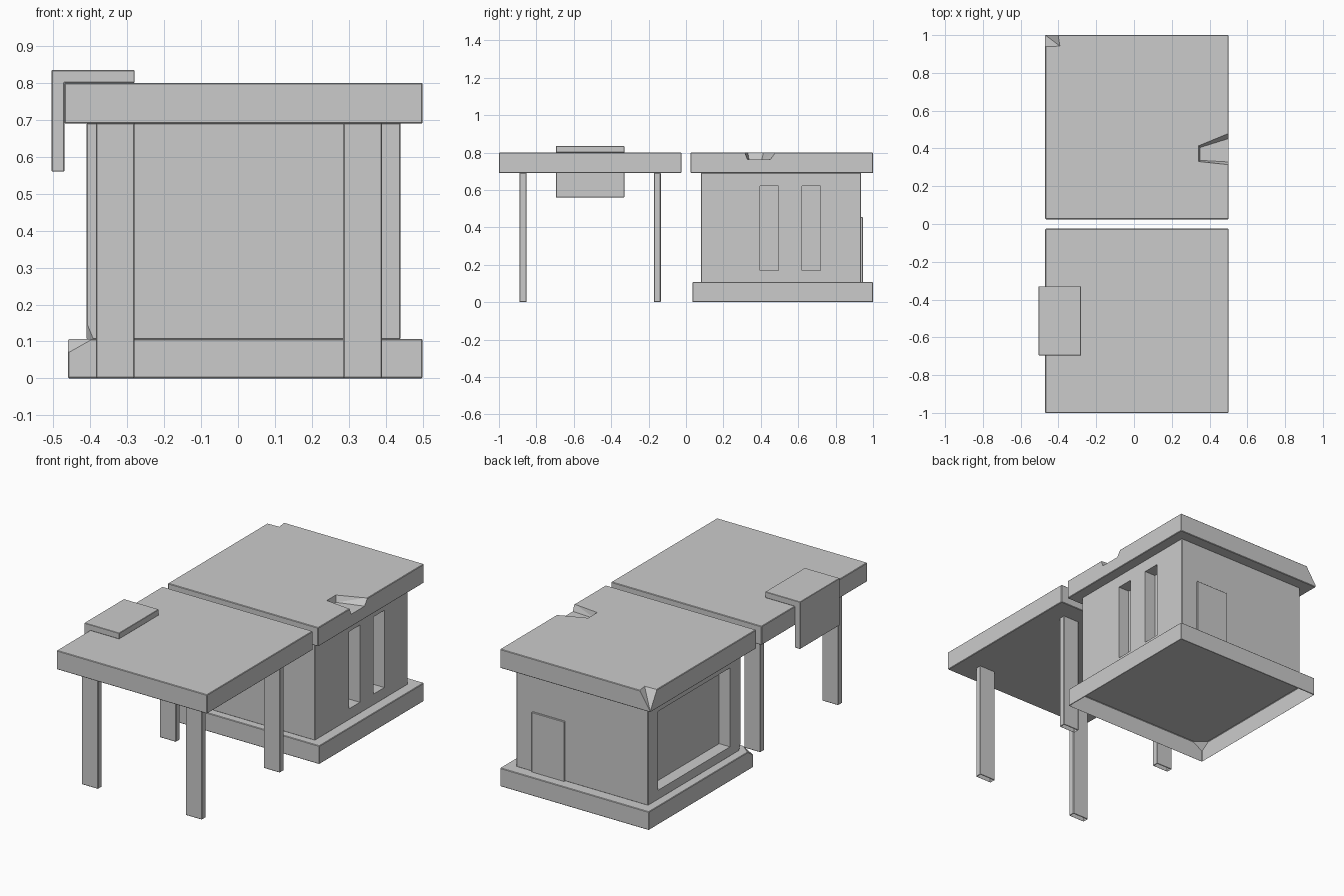
import bpy, bmesh
from mathutils import Vector

if "Cube" in bpy.data.objects:
    bpy.data.objects.remove(bpy.data.objects["Cube"])


def finish(bm, name, bevel=0.0):
    bmesh.ops.recalc_face_normals(bm, faces=bm.faces)
    if bevel:
        bmesh.ops.bevel(bm, geom=bm.edges[:], offset=bevel, segments=1, affect='EDGES')
    me = bpy.data.meshes.new(name)
    bm.to_mesh(me)
    bm.free()
    ob = bpy.data.objects.new(name, me)
    bpy.context.collection.objects.link(ob)
    return ob


def box(name, lo, hi, bevel=0.003):
    lo, hi = Vector(lo), Vector(hi)
    bm = bmesh.new()
    bmesh.ops.create_cube(bm, size=1)
    for v in bm.verts:
        v.co = (lo + hi) / 2 + v.co * (hi - lo)
    return finish(bm, name, bevel)


def hull(name, points):
    bm = bmesh.new()
    for p in points:
        bm.verts.new(p)
    bmesh.ops.convex_hull(bm, input=bm.verts[:])
    return finish(bm, name)


def cut(ob, cutter):
    cutter.hide_render = True
    mod = ob.modifiers.new("cut", 'BOOLEAN')
    mod.operation = 'DIFFERENCE'
    mod.solver = 'EXACT'
    mod.object = cutter
    bpy.context.view_layer.objects.active = ob
    bpy.ops.object.modifier_apply(modifier=mod.name)
    bpy.data.objects.remove(cutter)


def open_bottom(ob):
    bm = bmesh.new()
    bm.from_mesh(ob.data)
    low = [f for f in bm.faces if f.normal.z < -0.9 and f.calc_center_median().z < 0.01]
    bmesh.ops.delete(bm, geom=low, context='FACES')
    bm.to_mesh(ob.data)
    bm.free()


# Porch canopy on four posts
box("canopy", (-0.47, -1, 0.69), (0.5, -0.025, 0.80))
for side, x in (("left", -0.385), ("right", 0.285)):
    for end, y in (("front", -0.89), ("back", -0.172)):
        open_bottom(box(f"{end}_{side}_post", (x, y, 0), (x + 0.105, y + 0.037, 0.692)))

# Cloth folded over the canopy's left edge
profile = [(-0.505, 0.56), (-0.47, 0.56), (-0.47, 0.80),
           (-0.28, 0.80), (-0.28, 0.835), (-0.505, 0.835)]
bm = bmesh.new()
face = bm.faces.new([bm.verts.new((x, -0.695, z)) for x, z in profile])
ext = bmesh.ops.extrude_face_region(bm, geom=[face])
bmesh.ops.translate(bm, vec=(0, 0.365, 0),
                    verts=[g for g in ext["geom"] if isinstance(g, bmesh.types.BMVert)])
finish(bm, "folded_cloth", 0.002)

# Plinth with a broken front left corner, hollow underneath
plinth = box("plinth", (-0.46, 0.035, 0), (0.5, 1, 0.107))
cut(plinth, hull("plinth_chip", [(-0.455, 0.03, 0.07), (-0.385, 0.03, 0.108), (-0.47, 0.03, 0.06),
                                 (-0.47, 0.10, 0.108), (-0.47, 0.03, 0.13),
                                 (-0.385, 0.03, 0.13), (-0.47, 0.10, 0.13)]))
open_bottom(plinth)

# Walls with recessed windows and a chipped corner
walls = box("walls", (-0.41, 0.08, 0.105), (0.44, 0.935, 0.692))
for y in (0.395, 0.62):
    cut(walls, box("slot", (0.37, y, 0.17), (0.6, y + 0.1, 0.62), 0))
cut(walls, box("wide_window", (-0.6, 0.18, 0.16), (-0.34, 0.845, 0.62), 0))
cut(walls, hull("wall_chip", [(-0.42, 0.07, 0.09), (-0.42, 0.07, 0.20),
                              (-0.375, 0.07, 0.09), (-0.42, 0.115, 0.09)]))

# Back door panel
box("back_door", (0.125, 0.92, 0.105), (0.335, 0.945, 0.455), 0.002)

# Roof slab with a notch on the right edge and a chipped back left corner
roof = box("roof", (-0.47, 0.025, 0.69), (0.5, 1, 0.80))
notch = [(0.34, 0.33), (0.34, 0.415), (0.51, 0.485), (0.51, 0.312)]
floor = [(0.35, 0.337), (0.35, 0.405), (0.51, 0.455), (0.51, 0.328)]
cut(roof, hull("roof_notch", [(x, y, 0.805) for x, y in notch] + [(x, y, 0.763) for x, y in floor]))
cut(roof, hull("roof_chip", [(-0.40, 1.003, 0.803), (-0.39, 0.94, 0.803), (-0.473, 0.937, 0.803),
                             (-0.473, 1.003, 0.803), (-0.473, 1.003, 0.692)]))
